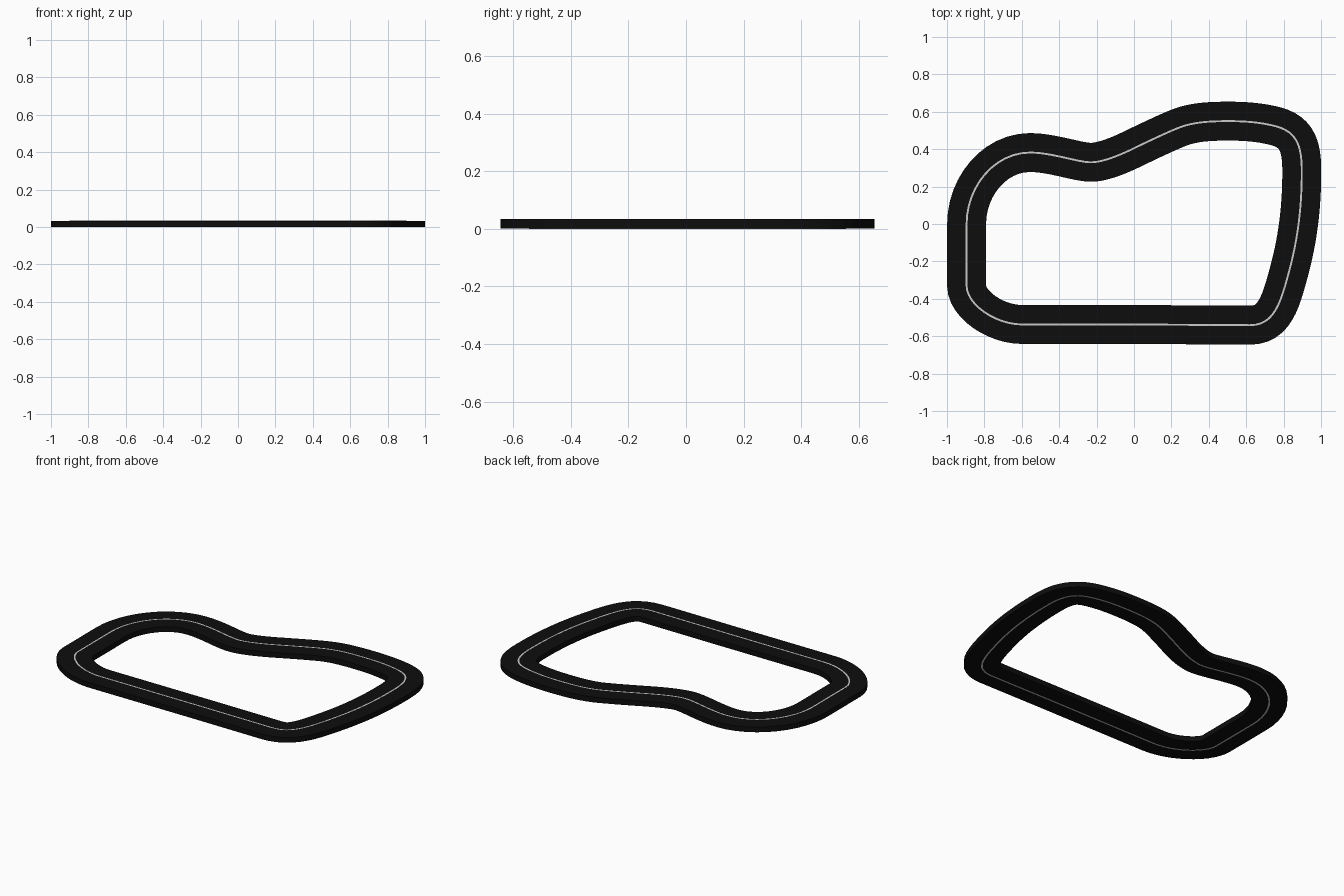
import bpy, bmesh
from math import radians, cos, sin
from mathutils import Vector
from mathutils.geometry import interpolate_bezier

if "Cube" in bpy.data.objects:
    bpy.data.objects.remove(bpy.data.objects["Cube"])

# Centre line knots: x, y, heading in degrees, handle in, handle out
KNOTS = [
    (-0.895, 0.00, -90, 0.20, 0.10),
    (-0.895, -0.33, -90, 0.10, 0.10),
    (-0.60, -0.537, 0, 0.14, 0.20),
    (0.10, -0.538, 0, 0.20, 0.10),
    (0.62, -0.541, 0, 0.10, 0.13),
    (0.83, -0.25, 75, 0.18, 0.17),
    (0.897, 0.28, 90, 0.20, 0.13),
    (0.76, 0.522, 165, 0.12, 0.08),
    (0.51, 0.55, 180, 0.09, 0.10),
    (0.235, 0.513, 202, 0.09, 0.07),
    (0.00, 0.405, 206, 0.07, 0.09),
    (-0.225, 0.33, 182, 0.06, 0.07),
    (-0.556, 0.382, 180, 0.12, 0.19),
]


def centre_line(steps=12):
    pts = []
    for i, (x, y, a, _, out) in enumerate(KNOTS):
        x2, y2, a2, hin, _ = KNOTS[(i + 1) % len(KNOTS)]
        p, q = Vector((x, y, 0)), Vector((x2, y2, 0))
        h1 = p + out * Vector((cos(radians(a)), sin(radians(a)), 0))
        h2 = q - hin * Vector((cos(radians(a2)), sin(radians(a2)), 0))
        pts += interpolate_bezier(p, h1, h2, q, steps + 1)[:-1]
    return pts


def ribbon(name, half, z0, z1, color):
    # Sweep a rectangular section round the closed centre line
    pts = centre_line()
    n = len(pts)
    bm = bmesh.new()
    rings = []
    for i, p in enumerate(pts):
        t = (pts[(i + 1) % n] - pts[i - 1]).normalized()
        side = Vector((t.y, -t.x, 0)) * half
        rings.append([bm.verts.new(p + s * side + Vector((0, 0, z)))
                      for s, z in ((1, z0), (1, z1), (-1, z1), (-1, z0))])
    for i in range(n):
        a, b = rings[i], rings[(i + 1) % n]
        for k in range(4):
            m = (k + 1) % 4
            bm.faces.new((a[k], b[k], b[m], a[m]))
    bmesh.ops.recalc_face_normals(bm, faces=bm.faces)
    mesh = bpy.data.meshes.new(name)
    bm.to_mesh(mesh)
    bm.free()
    mat = bpy.data.materials.new(name + "_paint")
    mat.diffuse_color = color
    mat.use_nodes = True
    mat.node_tree.nodes["Principled BSDF"].inputs["Base Color"].default_value = mat.diffuse_color
    mesh.materials.append(mat)
    ob = bpy.data.objects.new(name, mesh)
    bpy.context.collection.objects.link(ob)
    bpy.ops.object.select_all(action='DESELECT')
    bpy.context.view_layer.objects.active = ob
    ob.select_set(True)
    bpy.ops.object.shade_smooth_by_angle(angle=radians(30))


# Dark road slab and the pale line showing on both faces
ribbon("road", 0.104, 0.0006, 0.0336, (0.004, 0.004, 0.004, 1))
ribbon("centre_line", 0.005, 0.0, 0.0342, (0.6, 0.6, 0.6, 1))
